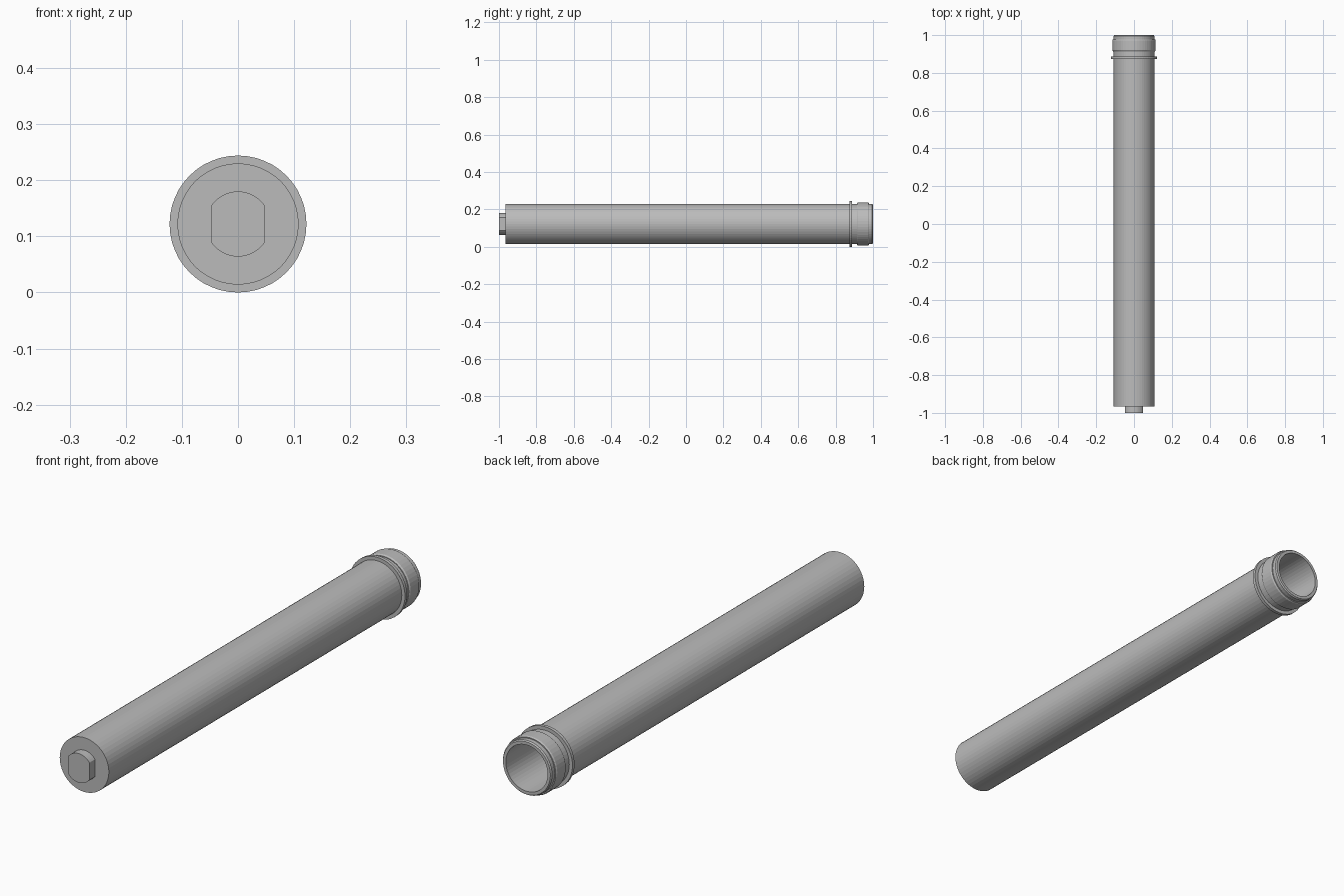
import bpy, bmesh, math
from mathutils import Matrix

SIDES = 48
AXIS_Z = 0.122

if "Cube" in bpy.data.objects:
    bpy.data.objects.remove(bpy.data.objects["Cube"], do_unlink=True)

grey = bpy.data.materials.new("plain_grey")
grey.use_nodes = True
GREY = (0.5, 0.5, 0.5, 1)
grey.diffuse_color = GREY
grey.node_tree.nodes["Principled BSDF"].inputs["Base Color"].default_value = GREY


def finish(name, bm):
    bmesh.ops.recalc_face_normals(bm, faces=bm.faces)
    mesh = bpy.data.meshes.new(name)
    bm.to_mesh(mesh)
    bm.free()
    mesh.materials.append(grey)
    obj = bpy.data.objects.new(name, mesh)
    bpy.context.collection.objects.link(obj)
    return obj


def lathe(name, profile):
    """Revolve (radius, y) points around the tube's axis."""
    bm = bmesh.new()
    rings = []
    for r, y in profile:
        angles = [2 * math.pi * i / SIDES for i in range(SIDES)]
        rings.append([bm.verts.new((r * math.cos(a), y, AXIS_Z + r * math.sin(a)))
                      for a in angles])
    for a, b in zip(rings, rings[1:]):
        for i in range(SIDES):
            j = (i + 1) % SIDES
            bm.faces.new((a[i], a[j], b[j], b[i]))
    bm.faces.new(rings[0])
    bm.faces.new(rings[-1])
    return finish(name, bm)


# Hollow tube: outer wall, rolled lip, bore and closed front end
lathe("tube_body", [(0.108, -0.965), (0.108, 0.995), (0.104, 1.0),
                    (0.092, 1.0), (0.092, -0.93)])


def ring(name, inner, profile):
    """Closed band around the tube, with the inner edge inside its wall."""
    return lathe(name, [(inner, profile[0][1])] + profile + [(inner, profile[-1][1])])


def open_ends(obj):
    """Remove the end discs so that the bore stays clear."""
    bm = bmesh.new()
    bm.from_mesh(obj.data)
    discs = [f for f in bm.faces if len(f.verts) > 4]
    bmesh.ops.delete(bm, geom=discs, context='FACES_ONLY')
    bm.to_mesh(obj.data)
    bm.free()


# Neck flange and collar near the open end
open_ends(ring("neck_flange", 0.1, [(0.122, 0.874), (0.122, 0.887)]))
open_ends(ring("neck_collar", 0.1, [(0.111, 0.914), (0.115, 0.92),
                                    (0.115, 0.972), (0.112, 0.978)]))

# Round boss with two flat sides on the closed end
bm = bmesh.new()
turn = Matrix.Translation((0, -0.98, AXIS_Z)) @ Matrix.Rotation(math.pi / 2, 4, 'X')
bmesh.ops.create_cone(bm, cap_ends=True, segments=SIDES, radius1=0.058,
                      radius2=0.058, depth=0.04, matrix=turn)
for side in (-1, 1):
    cut = bmesh.ops.bisect_plane(bm, geom=bm.verts[:] + bm.edges[:] + bm.faces[:],
                                 plane_co=(0.047 * side, 0, 0),
                                 plane_no=(side, 0, 0), clear_outer=True)
    edges = [e for e in cut["geom_cut"] if isinstance(e, bmesh.types.BMEdge)]
    bmesh.ops.holes_fill(bm, edges=edges)
finish("end_boss", bm)
